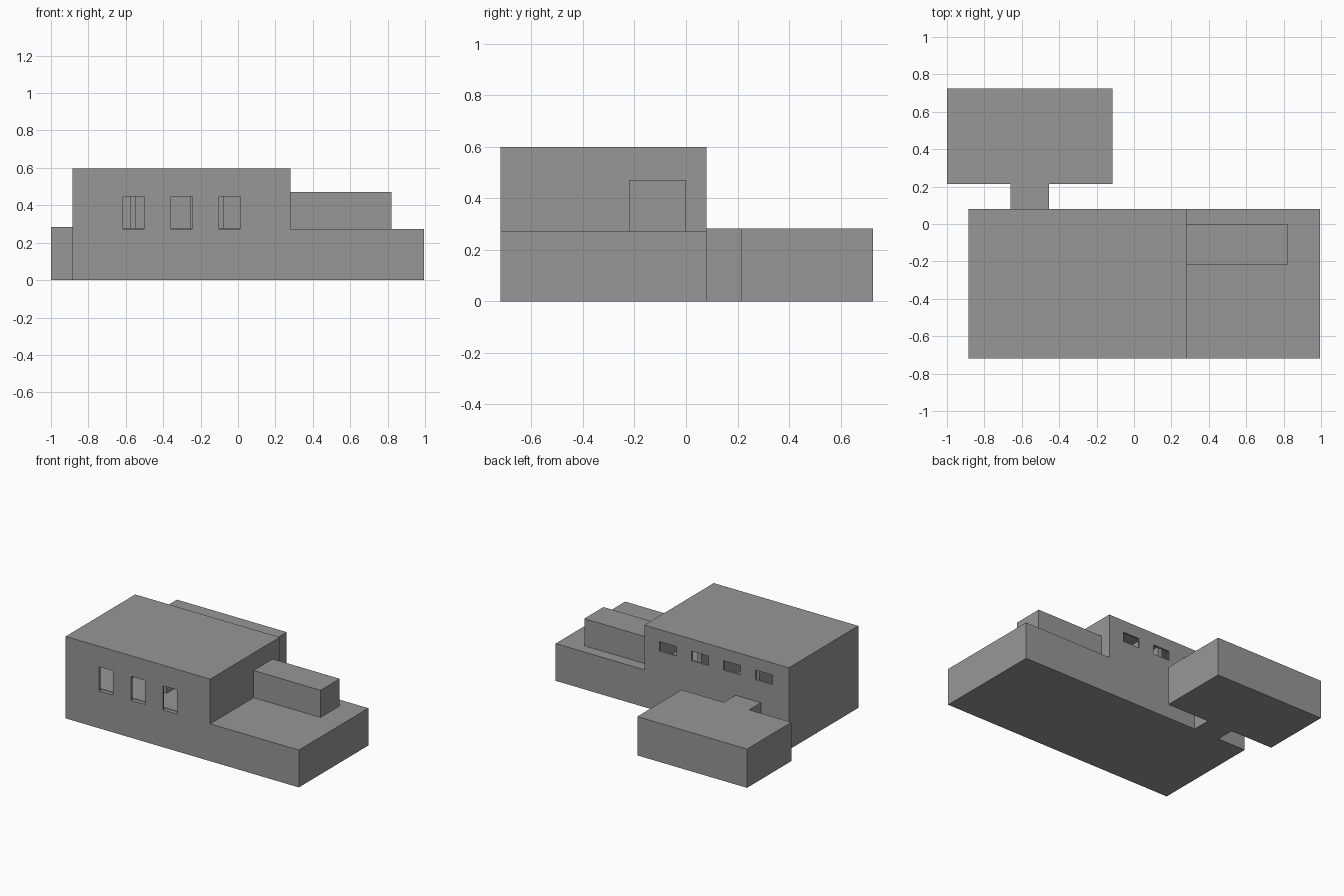
import bpy, bmesh

if "Cube" in bpy.data.objects:
    bpy.data.objects.remove(bpy.data.objects["Cube"])

grey = bpy.data.materials.new("dark_grey")
grey.diffuse_color = (0.31, 0.31, 0.31, 1)
grey.use_nodes = True
grey.node_tree.nodes["Principled BSDF"].inputs["Base Color"].default_value = grey.diffuse_color


def prism(name, profile, y0, y1):
    """Extrude an XZ profile from y0 to y1."""
    bm = bmesh.new()
    face = bm.faces.new([bm.verts.new((x, y0, z)) for x, z in profile])
    new = bmesh.ops.extrude_face_region(bm, geom=[face])["geom"]
    verts = [v for v in new if isinstance(v, bmesh.types.BMVert)]
    bmesh.ops.translate(bm, verts=verts, vec=(0, y1 - y0, 0))
    bmesh.ops.recalc_face_normals(bm, faces=bm.faces)
    mesh = bpy.data.meshes.new(name)
    bm.to_mesh(mesh)
    bm.free()
    mesh.materials.append(grey)
    obj = bpy.data.objects.new(name, mesh)
    bpy.context.collection.objects.link(obj)
    return obj


def box(name, x0, x1, y0, y1, z0, z1):
    return prism(name, [(x0, z0), (x1, z0), (x1, z1), (x0, z1)], y0, y1)


def cut(target, cutter):
    mod = target.modifiers.new(cutter.name, "BOOLEAN")
    mod.operation = "DIFFERENCE"
    mod.solver = "EXACT"
    mod.object = cutter
    cutter.hide_render = True
    cutter.hide_set(True)


# Main house with the lower wing, one stepped body
house = prism("house_body", [(-0.885, 0), (0.995, 0), (0.995, 0.272), (0.28, 0.272),
                             (0.28, 0.598), (-0.885, 0.598)], -0.72, 0.08)

# Hollow upper storey with thin walls
cut(house, box("upper_room_cutter", -0.87, 0.265, -0.705, 0.065, 0.276, 0.585))

# Tall front windows
for i, x in enumerate((-0.615, -0.358, -0.102)):
    cut(house, box(f"front_window_cutter_{i}", x, x + 0.113, -0.75, -0.69, 0.272, 0.448))

# Low, wide back windows
for i in range(4):
    x = 0.022 - i * 0.258
    cut(house, box(f"back_window_cutter_{i}", x, x + 0.135, 0.05, 0.11, 0.44, 0.51))

# Inner partition walls
for i, x in enumerate((-0.577, -0.257, -0.11)):
    box(f"partition_{i}", x, x + 0.032, -0.5, -0.02, 0.276, 0.585)

# Box on the lower roof
box("roof_box", 0.28, 0.82, -0.22, 0.0, 0.272, 0.47)

# Rear annex and the short link to the house
box("annex", -1.0, -0.115, 0.215, 0.725, 0, 0.283)
box("annex_link", -0.66, -0.455, 0.08, 0.215, 0, 0.283)
